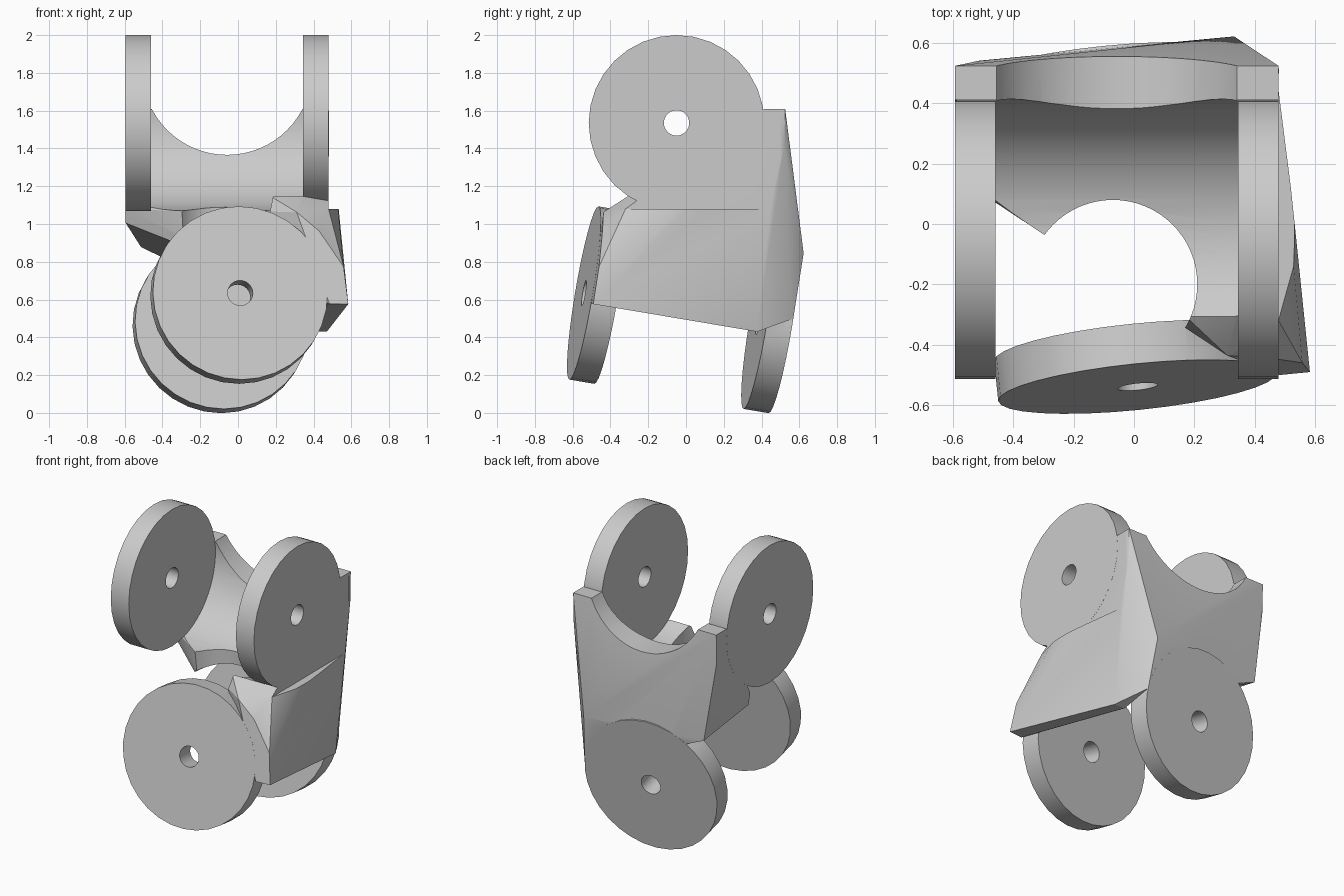
import bpy, bmesh, math
from mathutils import Vector, Matrix

if "Cube" in bpy.data.objects:
    bpy.data.objects.remove(bpy.data.objects["Cube"])

R, HOLE = 0.465, 0.067          # ear radius, pin hole radius
IN, OUT = 0.4025, 0.5375        # inner / outer face distance from fork centre
UP = Vector((-0.0575, -0.05, 1.535))     # upper fork centre
LOW = Vector((-0.042, -0.013, 0.546))    # lower fork centre
X = Vector((1, 0, 0))
V = Vector((-0.1, 0.98, -0.165)).normalized()   # lower pin axis (towards back)
U = (X - V * X.dot(V)).normalized()             # lower fork sideways
W = U.cross(V)                                  # lower fork up


def low(u, v, w):
    return LOW + U * u + V * v + W * w


def finish(bm, name):
    bmesh.ops.recalc_face_normals(bm, faces=bm.faces)
    me = bpy.data.meshes.new(name)
    bm.to_mesh(me)
    bm.free()
    ob = bpy.data.objects.new(name, me)
    bpy.context.collection.objects.link(ob)
    return ob


def cylinder(name, p, q, r, n=64):
    bm = bmesh.new()
    d = q - p
    m = Matrix.Translation((p + q) / 2) @ d.to_track_quat('Z', 'Y').to_matrix().to_4x4()
    bmesh.ops.create_cone(bm, cap_ends=True, segments=n, radius1=r, radius2=r,
                          depth=d.length, matrix=m)
    return finish(bm, name)


def ear(name, p, q, n=32):
    """Round plate with a pin hole, from p to q."""
    bm = bmesh.new()
    rot = (q - p).to_track_quat('Z', 'Y')
    loops = [[bm.verts.new(c + rot @ Vector((r * math.cos(2 * math.pi * i / n),
                                            r * math.sin(2 * math.pi * i / n), 0)))
              for i in range(n)]
             for c, r in ((p, HOLE), (p, R), (q, R), (q, HOLE))]
    for k in range(4):
        a, b = loops[k], loops[(k + 1) % 4]
        for i in range(n):
            j = (i + 1) % n
            bm.faces.new((a[i], a[j], b[j], b[i]))
    return finish(bm, name)


# Four ears
ears = [ear("upper_ear_" + side, UP + X * s * IN, UP + X * s * OUT)
        for side, s in (("left", -1), ("right", 1))]
ears += [ear("lower_ear_" + side, LOW + V * s * IN, LOW + V * s * OUT)
         for side, s in (("front", -1), ("back", 1))]

# Twisted web joining the back of the upper fork to the right of the lower fork
E = 0.537
pts = [UP + Vector(c) for c in (
    (-E, 0.465, 0.075), (-E, 0.575, 0.075), (E, 0.465, 0.075), (E, 0.575, 0.075),
    (-E, 0.57, -0.12), (E, 0.57, -0.12),
    (-E, 0.23, -0.53), (-E, 0.21, -0.46), (E, -0.27, -0.455))]
pts += [low(*c) for c in (
    (0.475, -E, -0.05), (0.575, -E, -0.05), (0.46, E, 0.05), (0.55, 0.35, -0.05),
    (0.475, 0.35, -0.05), (0.55, -E, 0.15), (0.3, -E, 0.44), (0.42, -E, 0.34),
    (-0.42, E, 0.42), (0.43, E, 0.4))]
bm = bmesh.new()
for p in pts:
    bm.verts.new(p)
res = bmesh.ops.convex_hull(bm, input=bm.verts)
junk = {g for g in res["geom_interior"] + res["geom_unused"]
        if isinstance(g, bmesh.types.BMVert)}
bmesh.ops.delete(bm, geom=list(junk), context='VERTS')
web = finish(bm, "double_fork_link")

# Clearance cuts: both forks, arched top edge, central opening, flat right side
bm = bmesh.new()
bmesh.ops.create_cube(bm, size=1, matrix=Matrix.Translation((UP.x + E + 0.5, 0, 1.58)))
cutters = [
    cylinder("upper_cut", UP - X * IN, UP + X * IN, R),
    cylinder("lower_cut", LOW - V * IN, LOW + V * IN, R),
    cylinder("arch_cut", Vector((UP.x, -0.2, 1.815)), Vector((UP.x, 1.0, 1.815)), 0.449),
    cylinder("centre_cut", Vector((-0.07, -0.2, 0.4)), Vector((-0.07, -0.2, 1.4)), 0.28),
    finish(bm, "side_cut"),
]
bpy.context.view_layer.objects.active = web
for ob in cutters + ears:
    ob.hide_render = True
    m = web.modifiers.new(ob.name, 'BOOLEAN')
    m.operation = 'DIFFERENCE' if ob in cutters else 'UNION'
    m.object, m.solver = ob, 'EXACT'
    bpy.ops.object.modifier_apply(modifier=m.name)
for ob in cutters + ears:
    bpy.data.objects.remove(ob, do_unlink=True)

bpy.ops.object.select_all(action='DESELECT')
web.select_set(True)
bpy.ops.object.shade_smooth_by_angle(angle=math.radians(25))
